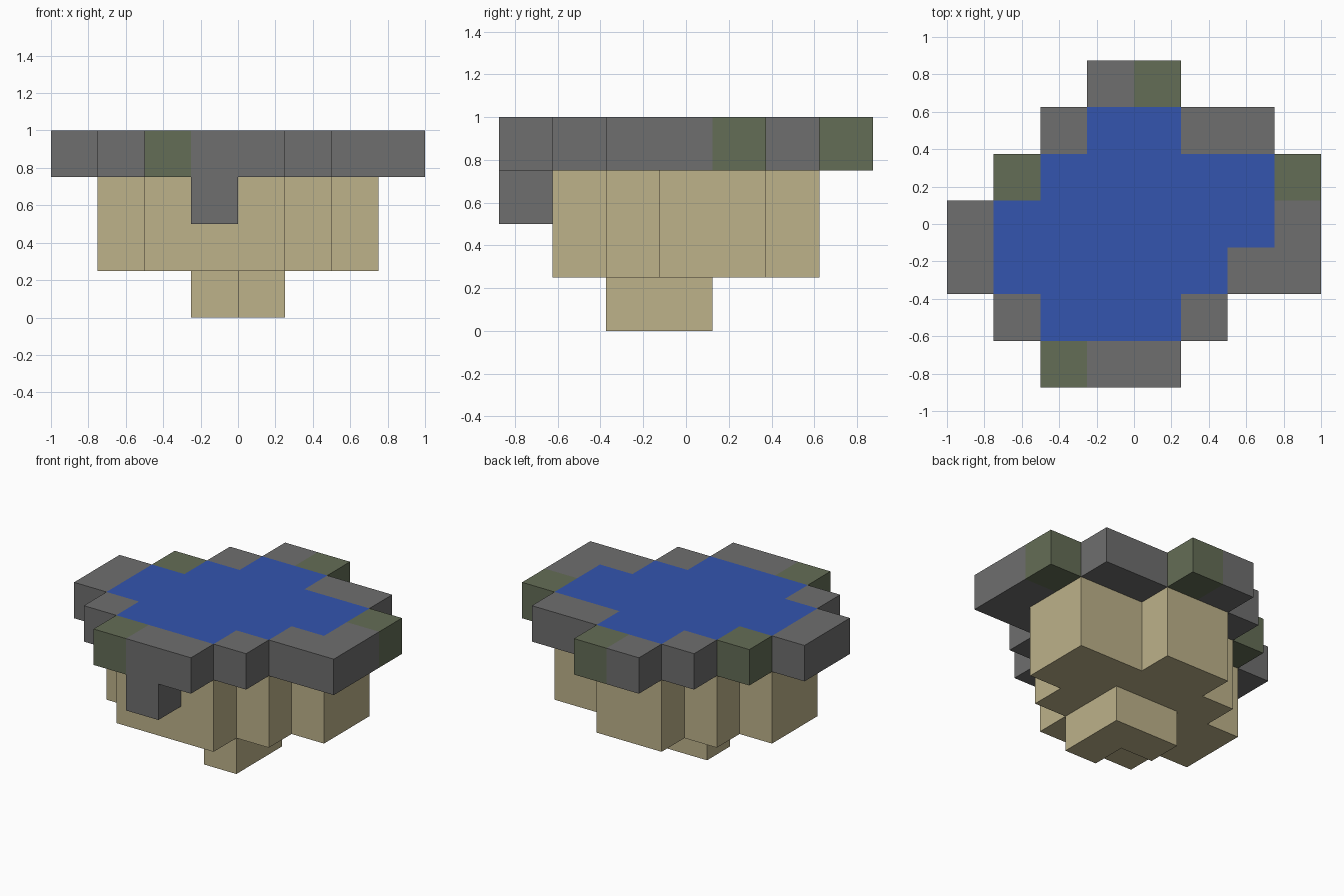
import bpy
import bmesh
from mathutils import Vector

cube = bpy.data.objects.get("Cube")
if cube:
    bpy.data.objects.remove(cube, do_unlink=True)

CELL = 0.25

# Floor plan from back row to front row: s stone, m mossy stone, w water
PLAN = [
    "...sm...",
    "..swwss.",
    ".mwwwwwm",
    "swwwwwws",
    "swwwwwss",
    ".swwws..",
    "..mss...",
]


def make_material(name, color):
    mat = bpy.data.materials.new(name)
    mat.use_nodes = True
    mat.diffuse_color = (*color, 1)
    mat.node_tree.nodes["Principled BSDF"].inputs["Base Color"].default_value = (*color, 1)
    mat.roughness = 0.9
    return mat


STONE = make_material("grey stone", (0.156, 0.156, 0.156))
MOSS = make_material("mossy stone", (0.127, 0.153, 0.093))
SAND = make_material("sand", (0.51, 0.445, 0.255))
WATER = make_material("blue water", (0.033, 0.091, 0.43))


def plan_cells(kinds, layer):
    """Grid cells of the plan with one of the given letters."""
    last = len(PLAN) - 1
    return {(col, last - row, layer): kinds.index(letter)
            for row, line in enumerate(PLAN)
            for col, letter in enumerate(line) if letter in kinds}


def build_blocks(name, cells, materials):
    """Outer shell of a set of cubes; cells maps position to material index."""
    bm = bmesh.new()
    origin = Vector((len(PLAN[0]), len(PLAN), 0)) / 2
    for cell, index in cells.items():
        center = Vector(cell) + Vector((0.5, 0.5, 0.5)) - origin
        for axis in range(3):
            for sign in (-1, 1):
                normal = Vector((0, 0, 0))
                normal[axis] = sign
                neighbour = tuple(c + int(n) for c, n in zip(cell, normal))
                if neighbour in cells:
                    continue
                u = Vector((0, 0, 0))
                u[(axis + 1) % 3] = 1
                v = normal.cross(u)
                corners = [center + (normal + a * u + b * v) / 2
                           for a, b in ((-1, -1), (1, -1), (1, 1), (-1, 1))]
                face = bm.faces.new([bm.verts.new(p * CELL) for p in corners])
                face.material_index = index
    # Weld the shell and merge flat neighbours of one colour
    bmesh.ops.remove_doubles(bm, verts=bm.verts, dist=0.001)
    bmesh.ops.dissolve_limit(bm, angle_limit=0.01, verts=bm.verts,
                             edges=bm.edges, delimit={'MATERIAL'})
    mesh = bpy.data.meshes.new(name)
    bm.to_mesh(mesh)
    bm.free()
    for mat in materials:
        mesh.materials.append(mat)
    obj = bpy.data.objects.new(name, mesh)
    bpy.context.collection.objects.link(obj)
    return obj


# Stone rim with mossy blocks and one block hanging at the front
rim = plan_cells("sm", 3)
rim[(3, 0, 2)] = 0
build_blocks("stone_rim", rim, [STONE, MOSS])

# Pool surface, flush with the rim
build_blocks("pool_water", plan_cells("w", 3), [WATER])

# Sand body below the pool, two layers deep, with a small foot
sand = {**plan_cells("w", 2), **plan_cells("w", 1)}
for foot in ((4, 2, 0), (3, 3, 0), (4, 3, 0)):
    sand[foot] = 0
build_blocks("sand_bed", sand, [SAND])
